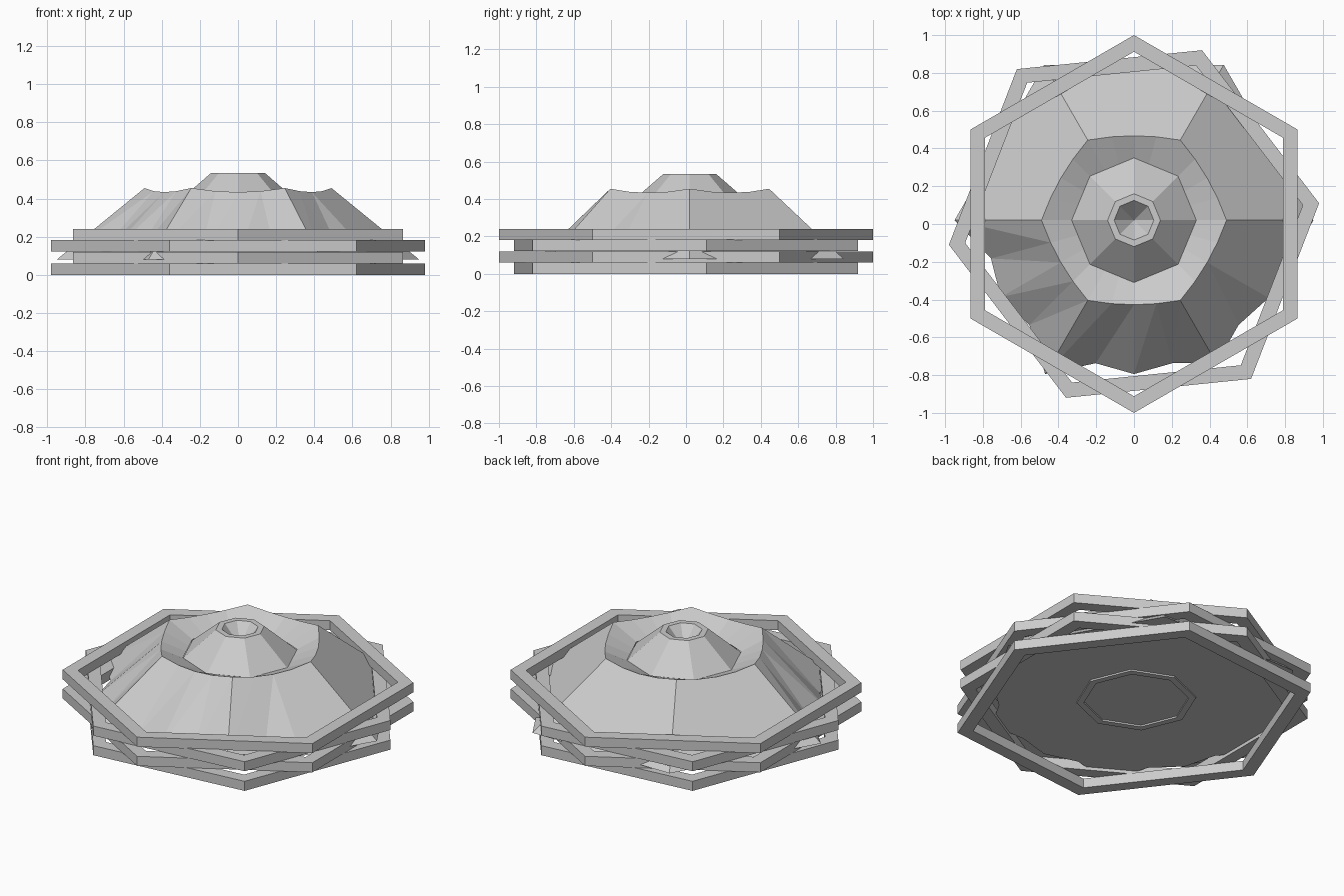
import bpy, bmesh
from math import cos, sin, pi, radians

if "Cube" in bpy.data.objects:
    bpy.data.objects.remove(bpy.data.objects["Cube"])

CY = 0.02  # the central body sits slightly behind the middle


def make_object(name, bm):
    bmesh.ops.recalc_face_normals(bm, faces=bm.faces[:])
    me = bpy.data.meshes.new(name)
    bm.to_mesh(me)
    bm.free()
    ob = bpy.data.objects.new(name, me)
    bpy.context.collection.objects.link(ob)
    return ob


def bridge(bm, a, b, tris=False):
    n = len(a)
    for i in range(n):
        j = (i + 1) % n
        if tris:
            bm.faces.new((a[i], a[j], b[j]))
            bm.faces.new((a[i], b[j], b[i]))
        else:
            bm.faces.new((a[i], a[j], b[j], b[i]))


def frame(name, pts, inner, z0, z1, cy=0.0):
    """Flat polygon frame with a scaled inner outline."""
    bm = bmesh.new()
    loops = [[bm.verts.new((x * s, y * s + cy, z)) for x, y in pts]
             for s, z in ((1, z0), (1, z1), (inner, z1), (inner, z0))]
    for k in range(4):
        bridge(bm, loops[k], loops[(k + 1) % 4])
    return make_object(name, bm)


def polygon(n, r, start=0.0):
    return [(r * cos(start + 2 * pi * i / n), r * sin(start + 2 * pi * i / n))
            for i in range(n)]


# Stacked hexagonal frames, alternately turned
straight = polygon(6, 1.0, pi / 2)
half = [(0.98, 0.11), (0.36, 0.92), (-0.62, 0.82)]
turned = half + [(-x, -y) for x, y in half]
for i, z in enumerate((0.0, 0.06, 0.123, 0.18)):
    frame(f"hex_frame_{i + 1}", straight if i % 2 else turned, 0.912, z, z + 0.06)

# Sloped hexagonal body with a scooped rim, fluted at the front
N = 24
bm = bmesh.new()
base, rim, valley = [], [], []
for i in range(N):
    deg = i * 360 / N
    c = cos(pi / 6) / cos(radians((deg % 60) - 30))
    a = radians(deg)
    rb = 0.95 * c
    if 190 < deg < 320:
        rb *= 0.92 if i % 2 else 0.99
    if deg == 300:
        rb *= 0.93
    rr = 0.7905 * c / (1 + 0.6135 * c)
    co = cos(pi / 8) / cos(radians((deg % 45) - 22.5))
    rv = 0.33 * co
    for lst, r, z in ((base, rb, 0.08), (rim, rr, 0.375 + (rr - 0.33) * 0.5),
                      (valley, rv, 0.375)):
        lst.append(bm.verts.new((r * cos(a), r * sin(a) + CY, z)))
bridge(bm, base, rim, tris=True)
bridge(bm, rim, valley)
bm.faces.new(base)
make_object("sloped_body", bm)

# Central octagonal cone with a hollow top
bm = bmesh.new()
loops = []
for r, z, start in ((0.33, 0.37, 0), (0.14, 0.535, 0), (0.105, 0.535, 0)):
    loops.append([bm.verts.new((x, y + CY, z)) for x, y in polygon(8, r, start)])
bridge(bm, loops[0], loops[1])
bridge(bm, loops[1], loops[2])
tip = bm.verts.new((0, CY, 0.42))
for i in range(8):
    bm.faces.new((loops[2][i], loops[2][(i + 1) % 8], tip))
make_object("center_cone", bm)

# Octagonal ring under the floor
frame("floor_ring", polygon(8, 0.34), 0.88, 0.07, 0.08, CY)
